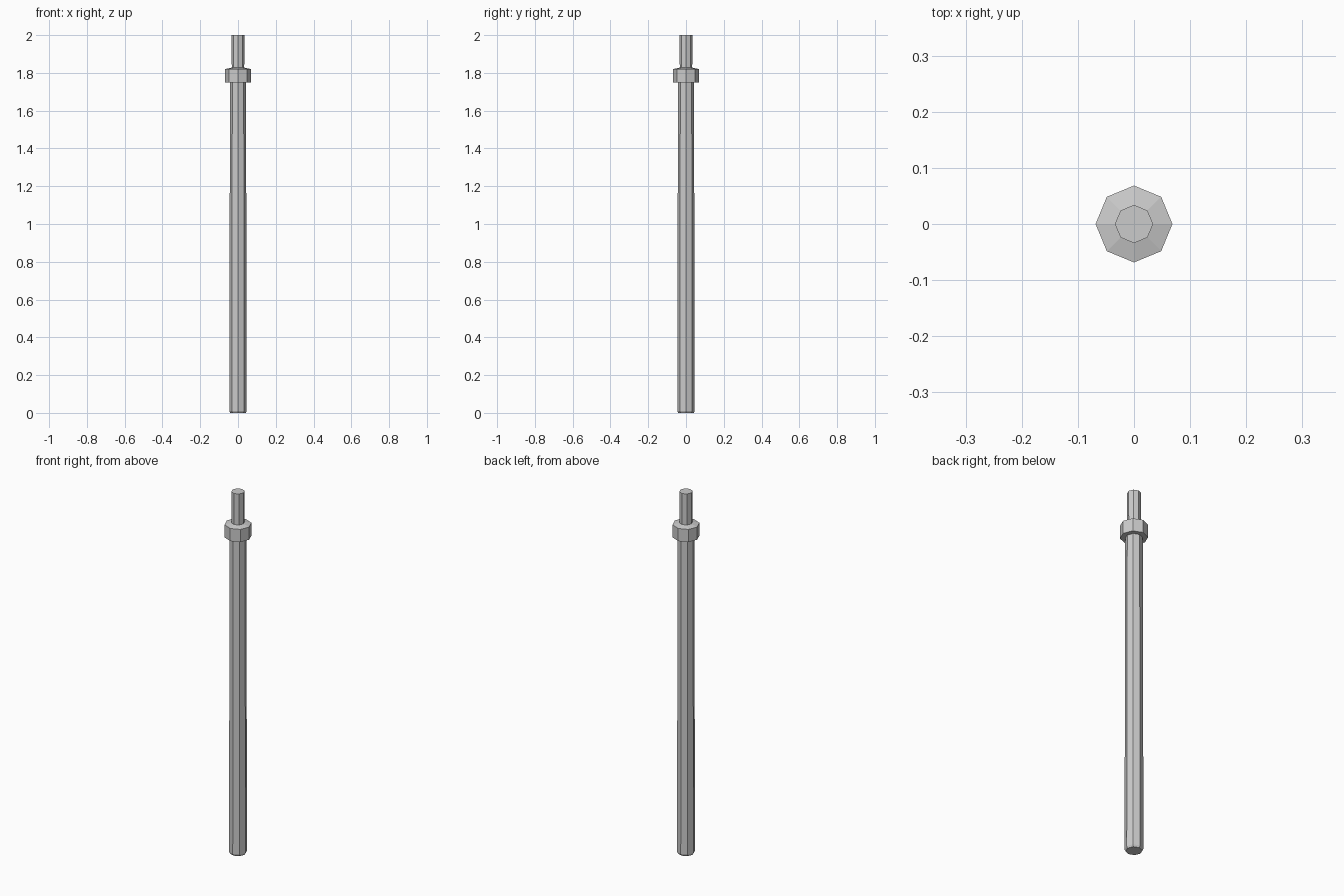
import bpy, bmesh, math

if "Cube" in bpy.data.objects:
    bpy.data.objects.remove(bpy.data.objects["Cube"])

SIDES = 8


def lathe(name, profile):
    """Closed eight-sided solid from (radius, z) rings, capped at both ends."""
    bm = bmesh.new()
    rings = []
    for r, z in profile:
        rings.append([bm.verts.new((r * math.cos(2 * math.pi * i / SIDES),
                                    r * math.sin(2 * math.pi * i / SIDES), z))
                      for i in range(SIDES)])
    for a, b in zip(rings, rings[1:]):
        for i in range(SIDES):
            j = (i + 1) % SIDES
            bm.faces.new((a[i], a[j], b[j], b[i]))
    bm.faces.new(rings[0][::-1])
    bm.faces.new(rings[-1])
    mesh = bpy.data.meshes.new(name)
    bm.to_mesh(mesh)
    bm.free()
    obj = bpy.data.objects.new(name, mesh)
    bpy.context.collection.objects.link(obj)
    return obj


# One continuous turned post: chamfered foot, slightly tapered shaft,
# collar with a sloping top, and a narrow top pin
foot = [(0.041, 0.0), (0.046, 0.01)]
shaft = [(0.0425, 1.75)]
collar = [(0.0685, 1.75), (0.0685, 1.82)]
pin = [(0.033, 1.828), (0.034, 2.0)]
lathe("post", foot + shaft + collar + pin)
